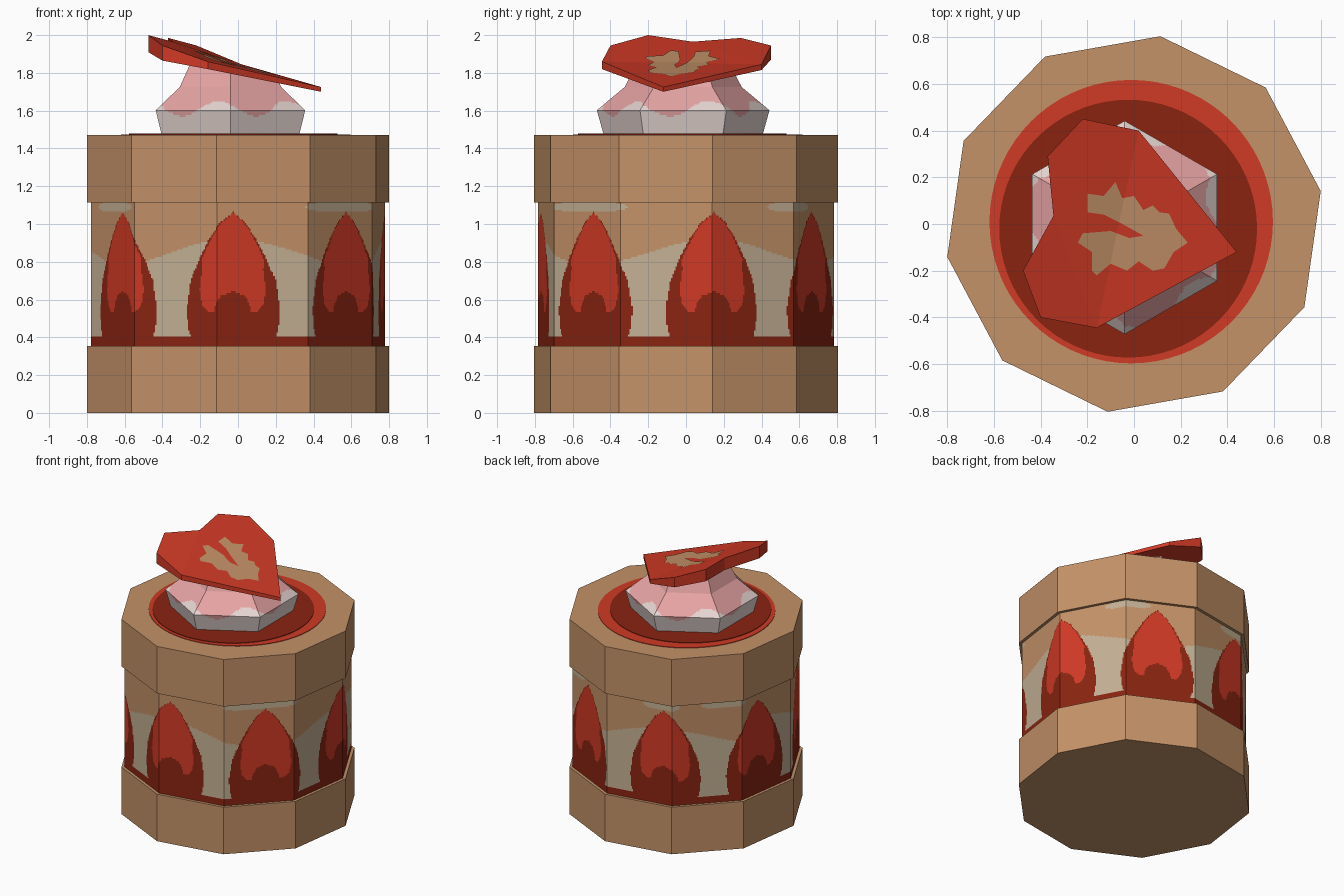
import bpy, bmesh, math
from mathutils import Vector

if "Cube" in bpy.data.objects:
    bpy.data.objects.remove(bpy.data.objects["Cube"])


def make_mat(name, rgb):
    m = bpy.data.materials.new(name)
    m.diffuse_color = (*rgb, 1)
    m.use_nodes = True
    m.node_tree.nodes["Principled BSDF"].inputs["Base Color"].default_value = m.diffuse_color
    return m


TAN = make_mat("biscuit tan", (0.55, 0.287, 0.138))
CREAM = make_mat("pale cream", (0.55, 0.434, 0.296))
RED = make_mat("berry red", (0.631, 0.041, 0.0185))
DARK = make_mat("dark jam red", (0.254, 0.0176, 0.0056))
PINK = make_mat("icing pink", (0.807, 0.376, 0.376))
WHITE = make_mat("icing white", (0.807, 0.679, 0.651))


def mesh_object(name, verts, faces, mats, indices=None):
    me = bpy.data.meshes.new(name)
    me.from_pydata(verts, [], faces)
    for m in mats:
        me.materials.append(m)
    if indices:
        me.polygons.foreach_set("material_index", indices)
    me.update()
    ob = bpy.data.objects.new(name, me)
    bpy.context.collection.objects.link(ob)
    return ob


def prism(name, sides, r, z0, z1, mat, x=0, y=0, turn=0):
    bpy.ops.mesh.primitive_cylinder_add(vertices=sides, radius=r, depth=z1 - z0,
                                        location=(x, y, (z0 + z1) / 2),
                                        rotation=(0, 0, math.radians(turn)))
    ob = bpy.context.object
    ob.name = name
    ob.data.materials.append(mat)
    return ob


def lerp_table(table, z):
    """Piecewise linear lookup, -1 outside the table."""
    for (a, u), (b, v) in zip(table, table[1:]):
        if a <= z <= b:
            return u + (v - u) * (z - a) / (b - a)
    return -1


def faceted_wall(name, sides, turn, centre, profile, cols, step, mats, rule, limit=None):
    """Flat-sided wall on a fine grid; rule(angle, z) picks each cell's colour."""
    rings = [profile[0]]
    for (r0, z0), (r1, z1) in zip(profile, profile[1:]):
        n = max(1, round(math.hypot(r1 - r0, z1 - z0) / step))
        rings += [(r0 + (r1 - r0) * k / n, z0 + (z1 - z0) * k / n) for k in range(1, n + 1)]
    unit = []
    for s in range(sides):
        a, b = (math.radians(turn + 360 * (s + k) / sides) for k in (0, 1))
        pa, pb = Vector((math.cos(a), math.sin(a))), Vector((math.cos(b), math.sin(b)))
        unit += [pa.lerp(pb, c / cols) for c in range(cols)]
    n = len(unit)
    verts = []
    for r, z in rings:
        for u in unit:
            x, y = centre[0] + r * u.x, centre[1] + r * u.y
            verts.append((x, y, min(z, limit(x, y)) if limit else z))
    faces, idx = [], []
    for j in range(len(rings) - 1):
        zm = (rings[j][1] + rings[j + 1][1]) / 2
        for i in range(n):
            k = (i + 1) % n
            faces.append((j * n + i, j * n + k, (j + 1) * n + k, (j + 1) * n + i))
            mid = unit[i] + unit[k]
            idx.append(rule(math.degrees(math.atan2(mid.y, mid.x)), zm))
    return mesh_object(name, verts, faces, mats, idx)


# Ten-sided biscuit bands, bottom and top
prism("bottom_band", 10, 0.812, 0, 0.355, TAN, turn=-8)
prism("top_band", 10, 0.812, 1.115, 1.47, TAN, turn=-8)

# Painted middle wall: seven strawberry slices, half-widths in degrees by height
SLICE = [(0.41, 17.5), (0.45, 18.4), (0.545, 19.1), (0.70, 17.3), (0.81, 13.8),
         (0.915, 9.6), (1.01, 4.8), (1.062, 0)]
FLESH = [(0.535, 9.8), (0.57, 12.3), (0.65, 13.4), (0.76, 12.3), (0.81, 12.5),
         (0.87, 10.5), (0.95, 7.3), (1.01, 4.2), (1.06, 0)]
CORE = [(0.53, 7.5), (0.58, 6.5), (0.62, 4.6), (0.645, 0)]
PATCHES = [(-43, 20), (-150, 14), (145, 12), (47, 12), (112, 10)]
PITCH = 360 / 7


def wall_rule(ang, z):
    d = abs((ang + 92 + PITCH / 2) % PITCH - PITCH / 2)
    if z < 0.405:
        return 3
    if d < lerp_table(FLESH, z) and d > lerp_table(CORE, z):
        return 2
    if d < lerp_table(SLICE, z):
        return 3
    if ang > 165:
        ang -= 360
    if z < 0.85 + 0.07 * math.cos(math.radians(3.5 * (ang + 92))):
        return 1
    for c, w in PATCHES:
        e = (ang - c + 180) % 360 - 180
        if (e / w) ** 2 + ((z - 1.09) / 0.03) ** 2 < 1:
            return 1
    return 0


faceted_wall("painted_wall", 10, 10, (0, 0), [(0.79, 0.355), (0.79, 1.115)], 60, 0.01,
             [TAN, CREAM, RED, DARK], wall_rule)

# Jam rings on the top
prism("jam_rim", 72, 0.607, 1.465, 1.474, RED, -0.012, 0.01)
prism("jam_centre", 72, 0.552, 1.47, 1.478, DARK, -0.025, -0.02)

# Heart plate: top corners (x, y, z, thickness), starting at the tip
HEART = [(0.44, -0.12, 1.725, 0.025), (0.02, 0.40, 1.845, 0.03), (-0.22, 0.45, 1.945, 0.075),
         (-0.37, 0.29, 1.985, 0.09), (-0.345, 0.035, 1.965, 0.09), (-0.475, -0.20, 2.0, 0.09),
         (-0.40, -0.40, 1.945, 0.08), (-0.16, -0.445, 1.86, 0.04)]
top = [Vector(h[:3]) for h in HEART]
low = [Vector((x, y, z - t)) for x, y, z, t in HEART]
caps = [(0, 1, 7), (1, 2, 3, 4), (1, 4, 7), (4, 5, 6, 7)]
faces = caps + [tuple(i + 8 for i in reversed(f)) for f in caps]
faces += [(i, i + 8, (i + 1) % 8 + 8, (i + 1) % 8) for i in range(8)]
mesh_object("heart_plate", top + low, faces, [RED])


def plane_z(a, b, c, x, y):
    n = (b - a).cross(c - a)
    return a.z - (n.x * (x - a.x) + n.y * (y - a.y)) / n.z


def heart_z(x, y):
    return max(plane_z(top[0], top[1], top[7], x, y), plane_z(top[1], top[4], top[7], x, y))


# Leafy V mark lying on the heart, folded along the heart's crease
MARK = [(0.23, -0.08), (0.18, -0.02), (0.15, 0.045), (0.11, 0.05), (0.08, 0.08), (0.04, 0.06),
        (0.0, 0.12), (-0.05, 0.11), (-0.08, 0.18), (-0.13, 0.12), (-0.20, 0.13), (-0.20, 0.05),
        (-0.13, 0.04), (-0.05, 0.0), (0.04, -0.05), (-0.02, -0.06), (-0.10, -0.03),
        (-0.22, -0.04), (-0.24, -0.08), (-0.18, -0.12), (-0.18, -0.20), (-0.16, -0.22),
        (-0.10, -0.17), (-0.03, -0.20), (0.02, -0.16), (0.08, -0.20), (0.13, -0.19), (0.17, -0.12)]
mark = mesh_object("heart_mark", [(x, y, 0) for x, y in MARK],
                   [tuple(reversed(range(len(MARK))))], [TAN])
bm = bmesh.new()
bm.from_mesh(mark.data)
bmesh.ops.triangulate(bm, faces=bm.faces[:])
crease = top[1] - top[7]
bmesh.ops.bisect_plane(bm, geom=bm.verts[:] + bm.edges[:] + bm.faces[:],
                       plane_co=(top[1].x, top[1].y, 0), plane_no=(crease.y, -crease.x, 0))
for v in bm.verts:
    v.co.z = heart_z(v.co.x, v.co.y) + 0.004
bm.to_mesh(mark.data)
bm.free()

# Six-sided icing swirl, ending inside the heart plate
faceted_wall("icing_swirl", 6, 30, (-0.04, -0.015),
             [(0.42, 1.47), (0.457, 1.602), (0.31, 1.725), (0.25, 1.84), (0.2, 1.92)], 36, 0.012,
             [WHITE, PINK],
             lambda a, z: int(z > 1.61 + 0.04 * math.cos(math.radians(6 * (a + 100)))),
             lambda x, y: heart_z(x, y) - 0.012)
